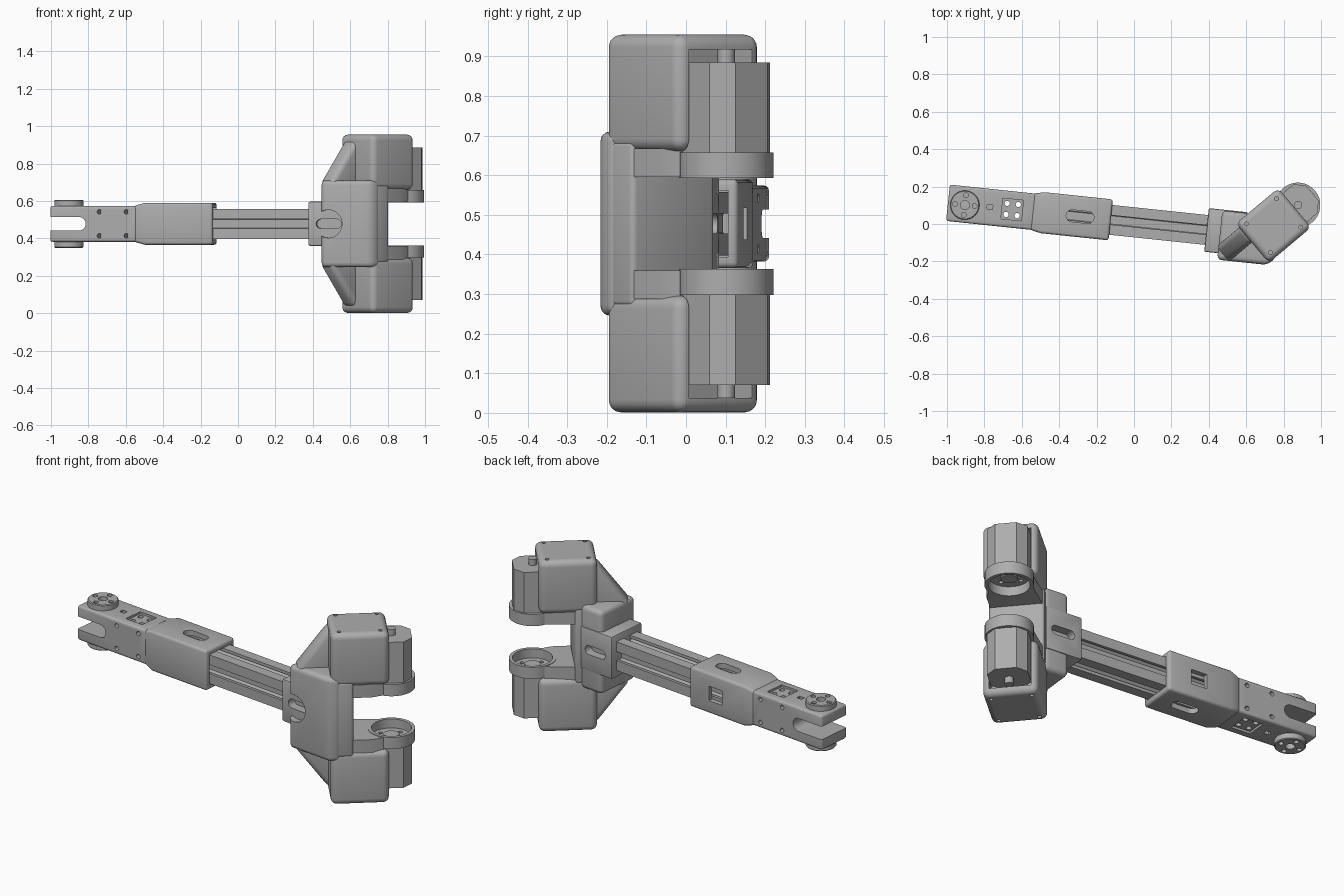
import bpy, bmesh
from math import radians, cos, sin, pi
from mathutils import Matrix

cube = bpy.data.objects.get("Cube")
if cube:
    bpy.data.objects.remove(cube, do_unlink=True)

GREY = (0.42, 0.42, 0.42, 1)
grey = bpy.data.materials.new("plain grey")
grey.use_nodes = True
grey.diffuse_color = GREY
grey.node_tree.nodes["Principled BSDF"].inputs["Base Color"].default_value = GREY

# Two working frames: along the arm, and the turned motor head
MID = 0.478
ARM = Matrix.Translation((0, 0.009, MID)) @ Matrix.Rotation(radians(-6), 4, "Z")
HEAD = Matrix.Translation((0.746, -0.008, MID)) @ Matrix.Rotation(radians(40), 4, "Z")


def loft(name, frame, rings):
    """Skin a list of equal-length point rings into a closed solid."""
    bm = bmesh.new()
    loops = [[bm.verts.new(p) for p in ring] for ring in rings]
    n = len(loops[0])
    for a, b in zip(loops, loops[1:]):
        for i in range(n):
            j = (i + 1) % n
            bm.faces.new((a[i], a[j], b[j], b[i]))
    bm.faces.new(loops[0])
    bm.faces.new(loops[-1])
    bmesh.ops.recalc_face_normals(bm, faces=bm.faces)
    mesh = bpy.data.meshes.new(name)
    bm.to_mesh(mesh)
    bm.free()
    mesh.materials.append(grey)
    ob = bpy.data.objects.new(name, mesh)
    bpy.context.collection.objects.link(ob)
    ob.matrix_world = frame
    bpy.context.view_layer.update()
    return ob


def prism(name, frame, pts, lo, hi, axis="z"):
    place = {"x": lambda p, d: (d, p[0], p[1]),
             "y": lambda p, d: (p[0], d, p[1]),
             "z": lambda p, d: (p[0], p[1], d)}[axis]
    return loft(name, frame, [[place(p, d) for p in pts] for d in (lo, hi)])


def box(name, frame, x, y, z):
    pts = [(x[0], y[0]), (x[1], y[0]), (x[1], y[1]), (x[0], y[1])]
    return prism(name, frame, pts, *z)


def stadium(cx, cy, length, r):
    """Round-ended slot outline; zero length gives a circle."""
    half = length / 2
    steps = [pi * i / 16 for i in range(17 if length else 16)]
    return ([(cx + half + r * sin(a), cy - r * cos(a)) for a in steps] +
            [(cx - half - r * sin(a), cy + r * cos(a)) for a in steps])


def cyl(name, frame, cx, cy, r, lo, hi, axis="z"):
    return prism(name, frame, stadium(cx, cy, 0, r), lo, hi, axis)


def apply(ob, kind, **settings):
    mod = ob.modifiers.new(kind.lower(), kind)
    for key, value in settings.items():
        setattr(mod, key, value)
    bpy.context.view_layer.objects.active = ob
    bpy.ops.object.modifier_apply(modifier=mod.name)


def bevel(ob, width, segments=3):
    apply(ob, "BEVEL", width=width, segments=segments, limit_method="ANGLE",
          angle_limit=radians(35))


def cut(ob, *cutters):
    for c in cutters:
        c.hide_render = True
        apply(ob, "BOOLEAN", operation="DIFFERENCE", object=c, solver="EXACT")
        bpy.data.objects.remove(c, do_unlink=True)


def mirror(*obs):
    for ob in obs:
        apply(ob, "MIRROR", use_axis=(False, False, True), use_mirror_merge=False)


# Forked end of the arm, with slot, screw holes and square pockets
fork = box("arm_fork", ARM, (-1.0, -0.53), (-0.0975, 0.0975), (-0.096, 0.096))
bevel(fork, 0.012)
cut(fork, prism("cutter", ARM, stadium(-0.98, 0, 0.27, 0.036), -0.2, 0.2, "y"))
for u in (-0.735, -0.59):
    for z in (-0.064, 0.064):
        cut(fork, cyl("cutter", ARM, u, z, 0.012, -0.2, 0.2, "y"))
for side in (-1, 1):
    cut(fork, box("cutter", ARM, (-0.71, -0.6), (-0.055, 0.055),
                  sorted((side * 0.084, side * 0.12))),
        box("cutter", ARM, (-0.79, -0.76), (-0.012, 0.012),
            sorted((side * 0.08, side * 0.12))))
for u in (-0.685, -0.625):
    for v in (-0.03, 0.03):
        cut(fork, cyl("cutter", ARM, u, v, 0.014, -0.2, 0.2))

# Pivot hubs on both fork cheeks
hub = cyl("fork_hubs", ARM, -0.909, -0.003, 0.078, 0.09, 0.128)
bevel(hub, 0.004, 1)
cut(hub, cyl("cutter", ARM, -0.909, -0.003, 0.024, 0.08, 0.2))
for k in range(4):
    a = k * pi / 2
    cut(hub, cyl("cutter", ARM, -0.909 + 0.053 * cos(a), -0.003 + 0.053 * sin(a),
                 0.013, 0.1, 0.2))
mirror(hub)

# Sleeve, tapering onto the fork
sleeve = loft("arm_sleeve", ARM, [
    [(u, -v, -z), (u, v, -z), (u, v, z), (u, -v, z)]
    for u, v, z in ((-0.55, 0.0975, 0.096), (-0.49, 0.11, 0.112), (-0.125, 0.11, 0.112))])
bevel(sleeve, 0.014)
cut(sleeve,
    box("cutter", ARM, (-0.42, 0), (-0.084, 0.084), (-0.084, 0.084)),
    prism("cutter", ARM, stadium(-0.29, 0, 0.085, 0.032), -0.2, 0.2),
    box("cutter", ARM, (-0.345, -0.255), (0.05, 0.2), (-0.04, 0.04)))

# Slotted rail with a T groove on each side
half = [(0.08, 0.025), (0.064, 0.025), (0.064, 0.044), (0.042, 0.022)]
side = [(0.08, -0.08)] + [(x, -y) for x, y in half] + half[::-1]
profile = []
for k in range(4):
    c, s = (1, 0, -1, 0)[k], (0, 1, 0, -1)[k]
    profile += [(x * c - y * s, x * s + y * c) for x, y in side]
prism("slotted_rail", ARM, profile, -0.41, 0.5, "x")

# Socket collar and main block, with round recesses and slots
socket = box("rail_socket", ARM, (0.39, 0.6), (-0.117, 0.117), (-0.118, 0.118))
bevel(socket, 0.008, 2)
block = prism("head_block", ARM, [(0.463, -0.152), (0.731, -0.152), (0.776, -0.109),
                                  (0.6, 0.112), (0.463, 0.112)], -0.232, 0.232)
bevel(block, 0.025, 4)
cut(block, cyl("cutter", ARM, 0.5, 0, 0.075, -0.25, -0.118, "y"))
for part in (socket, block):
    for lo, hi in ((-0.25, -0.07), (0.07, 0.25)):
        cut(part, prism("cutter", ARM, stadium(0.5, 0, 0.085, 0.025), lo, hi, "y"))

# Column joining the two motor housings
column = box("head_column", HEAD, (-0.148, -0.034), (-0.137, 0.137), (-0.21, 0.21))
bevel(column, 0.015)

# Motor housings, open toward the motors
housing = box("motor_housings", HEAD, (-0.148, 0.148), (-0.137, 0.137), (0.182, 0.477))
bevel(housing, 0.032, 5)
cut(housing, box("cutter", HEAD, (0.055, 0.3), (-0.104, 0.104), (0.1, 0.44)))
for x in (-0.105, 0.105):
    for y in (-0.1, 0.1):
        cut(housing, cyl("cutter", HEAD, x, y, 0.01, 0.455, 0.6))

# Sloping gussets from block to housings
gusset = prism("gussets", HEAD, [(-0.315, 0.18), (-0.305, 0.235), (-0.148, 0.445),
                                 (-0.09, 0.445), (-0.09, 0.18)], 0.005, 0.11, "y")
bevel(gusset, 0.03, 4)

# Motors with chamfered corners and end bosses
h, c = 0.1, 0.047
octagon = [(0.17 + x, y) for x, y in (
    (h, c - h), (h, h - c), (h - c, h), (c - h, h),
    (-h, h - c), (-h, c - h), (c - h, -h), (h - c, -h))]
motor = prism("motors", HEAD, octagon, 0.165, 0.407)
boss = cyl("motor_end_bosses", HEAD, 0.17, 0, 0.022, 0.4, 0.441)
pilot = cyl("motor_front_bosses", HEAD, 0.17, 0, 0.04, 0.15, 0.17)
for k in range(4):
    a = pi / 4 + k * pi / 2
    cut(motor, cyl("cutter", HEAD, 0.17 + 0.07 * cos(a), 0.07 * sin(a), 0.011, 0.1, 0.19))

# Mounting rings and the brackets that carry them
ring = cyl("mounting_rings", HEAD, 0.17, 0, 0.12, 0.115, 0.18)
bracket = prism("ring_brackets", HEAD, [(-0.06, -0.13), (0.06, -0.13), (0.12, -0.11),
                                        (0.12, 0.11), (-0.06, 0.13)], 0.118, 0.19)
for part in (ring, bracket):
    cut(part, cyl("cutter", HEAD, 0.17, 0, 0.102, 0.05, 0.3))

mirror(housing, gusset, motor, boss, pilot, ring, bracket)

# Smooth rounded areas while keeping edges crisp
bpy.ops.object.select_all(action="DESELECT")
for ob in bpy.context.collection.objects:
    if ob.type == "MESH" and grey.name in ob.data.materials:
        ob.select_set(True)
        bpy.context.view_layer.objects.active = ob
bpy.ops.object.shade_smooth_by_angle(angle=radians(35))
